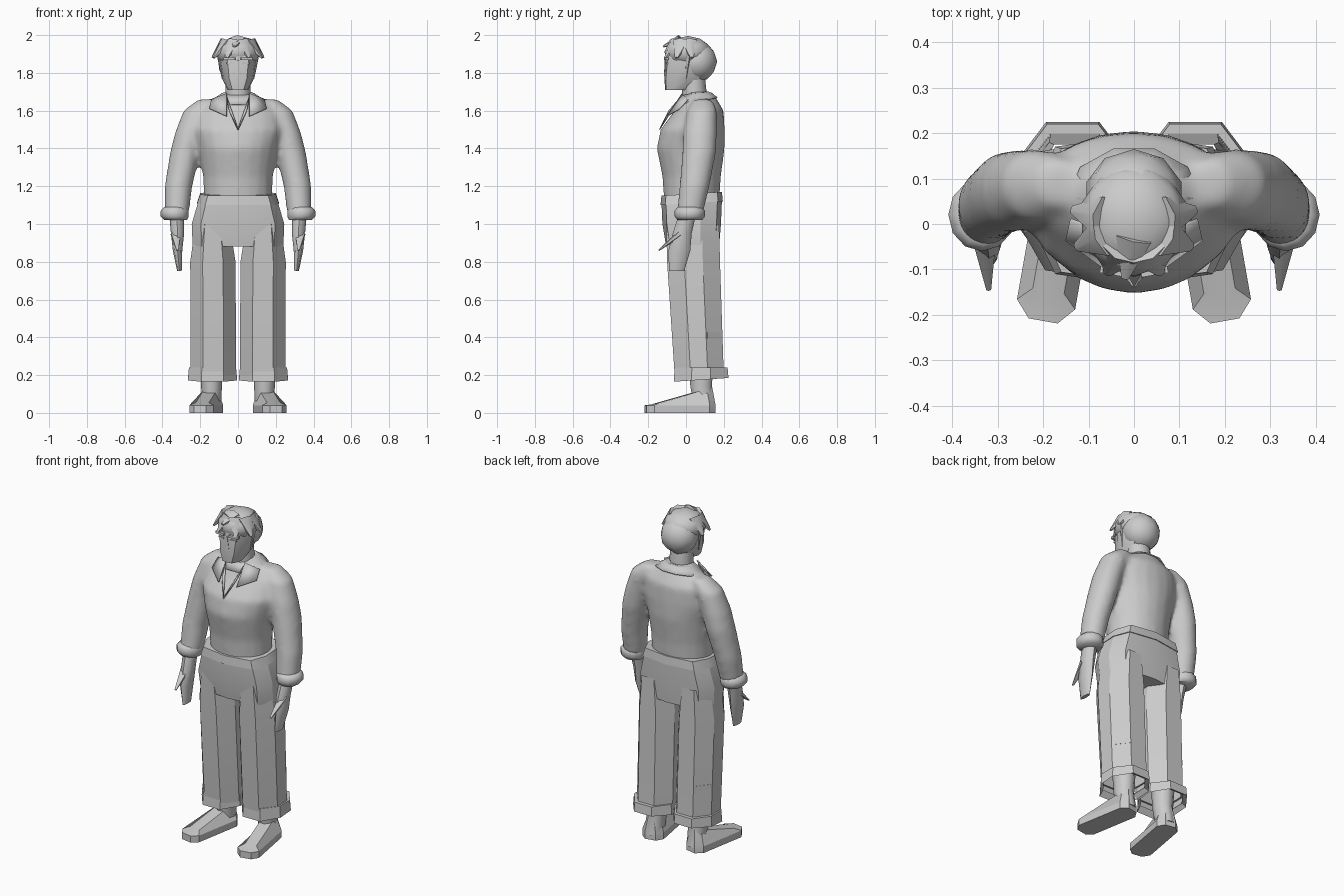
import bpy, bmesh, math
from mathutils import Vector

cube = bpy.data.objects.get("Cube")
if cube:
    bpy.data.objects.remove(cube, do_unlink=True)

shade = (.6, .6, .6, 1)
grey = bpy.data.materials.new("plain grey")
grey.use_nodes = True
grey.diffuse_color = shade
grey.node_tree.nodes["Principled BSDF"].inputs["Base Color"].default_value = shade


def finish(name, bm, angle=40):
    bmesh.ops.recalc_face_normals(bm, faces=bm.faces)
    mesh = bpy.data.meshes.new(name)
    bm.to_mesh(mesh)
    bm.free()
    mesh.materials.append(grey)
    obj = bpy.data.objects.new(name, mesh)
    bpy.context.collection.objects.link(obj)
    bpy.ops.object.select_all(action='DESELECT')
    obj.select_set(True)
    bpy.context.view_layer.objects.active = obj
    bpy.ops.object.shade_smooth_by_angle(angle=math.radians(angle))
    return obj


def oval(sides):
    angles = [math.tau * step / sides for step in range(sides)]
    return [(math.cos(angle), math.sin(angle)) for angle in angles]


def both_halves(half):
    # Repeat half an outline, turned to the opposite side
    return half + [(-u, -v) for u, v in half]


def add_loft(bm, shape, rings, side=1, caps=True):
    # Each ring holds x, y, z, half width, half depth, then an optional rise toward the back
    loops = []
    for x, y, z, wide, deep, *rise in rings:
        slope = rise[0] if rise else 0
        loops.append([bm.verts.new((side * (x + u * wide), y + v * deep, z + v * slope)) for u, v in shape])
    for low, high in zip(loops, loops[1:]):
        for i in range(len(shape)):
            bm.faces.new((low[i - 1], low[i], high[i], high[i - 1]))
    if caps:
        bm.faces.new(loops[0])
        bm.faces.new(loops[-1])


def loft(name, shape, rings, side=1, caps=True, angle=40):
    bm = bmesh.new()
    add_loft(bm, shape, rings, side, caps)
    return finish(name, bm, angle)


def thicken(obj):
    modifier = obj.modifiers.new("thickness", 'SOLIDIFY')
    modifier.thickness = .007
    modifier.offset = 0


def plate(name, points, side=1):
    bm = bmesh.new()
    bm.faces.new([bm.verts.new((side * x, y, z)) for x, y, z in points])
    thicken(finish(name, bm))


def slab(name, centre, size, side=1, turn=0):
    # Small block, turned about the upright axis
    bm = bmesh.new()
    bmesh.ops.create_cube(bm, size=1)
    bmesh.ops.scale(bm, vec=size, verts=bm.verts)
    obj = finish(name, bm)
    obj.location = (side * centre[0], centre[1], centre[2])
    obj.rotation_euler.z = side * turn


def spike(name, base, tip, width):
    # Flattened pointed lock or digit running from base to tip
    base, tip = Vector(base), Vector(tip)
    bm = bmesh.new()
    bmesh.ops.create_cone(bm, cap_ends=True, segments=6, radius1=width, radius2=width / 5,
                          depth=(tip - base).length)
    bmesh.ops.scale(bm, vec=(1, .6, 1), verts=bm.verts)
    turn = (tip - base).to_track_quat('Z', 'Y').to_matrix()
    bmesh.ops.rotate(bm, matrix=turn, verts=bm.verts)
    bmesh.ops.translate(bm, vec=(base + tip) / 2, verts=bm.verts)
    finish(name, bm)


def ball(name, centre, radii):
    bm = bmesh.new()
    bmesh.ops.create_icosphere(bm, subdivisions=2, radius=1)
    bmesh.ops.scale(bm, vec=radii, verts=bm.verts)
    bmesh.ops.translate(bm, vec=centre, verts=bm.verts)
    finish(name, bm)


sides = ((1, "left_"), (-1, "right_"))

# Shirt: torso and sleeves fused into one smooth skin
shirt_mesh = bmesh.new()
add_loft(shirt_mesh, oval(20), [
    (0, .03, 1.1, .18, .145), (0, .03, 1.25, .185, .155), (0, .025, 1.4, .21, .18),
    (0, .035, 1.5, .24, .17), (0, .07, 1.6, .22, .13), (0, .07, 1.7, .08, .07)])
for side, tag in sides:
    add_loft(shirt_mesh, oval(16), [
        (.16, .09, 1.66, .05, .05), (.21, .085, 1.6, .08, .08), (.255, .075, 1.48, .08, .09),
        (.28, .07, 1.38, .08, .09), (.315, .045, 1.2, .074, .08), (.325, .02, 1.05, .065, .07)], side)
shirt = finish("shirt", shirt_mesh)
fuse = shirt.modifiers.new("fuse", 'REMESH')
fuse.mode = 'VOXEL'
fuse.voxel_size = .015
fuse.use_smooth_shade = True
soften = shirt.modifiers.new("soften", 'SMOOTH')
soften.iterations = 8

# Trouser top and waistband
hip_shape = both_halves([(1, -.3), (1, .3), (.8, .85), (0, 1), (-.8, .85)])
loft("trouser_hips", hip_shape, [
    (0, .035, .88, .24, .14), (0, .03, 1, .245, .155), (0, .03, 1.12, .21, .16)], angle=25)
loft("waistband", hip_shape, [
    (0, .03, 1.11, .217, .165, .01), (0, .03, 1.16, .2, .16, .01)], angle=25)

leg_shape = both_halves([(1, -.35), (1, .35), (.45, 1), (-.45, 1)])
for side, tag in sides:
    # Trouser leg and turned-up hem
    loft(tag + "trouser_leg", leg_shape, [
        (.13, .07, .2, .12, .13), (.133, .04, .8, .12, .14), (.135, .035, 1, .09, .14)], side, False, 20)
    loft(tag + "hem", leg_shape, [
        (.135, .075, .2, .11, .12), (.135, .08, .175, .13, .145, .01),
        (.135, .08, .24, .125, .14), (.13, .07, .24, .11, .12)], side, False, 20)
    # Patch behind the knee
    slab(tag + "knee_patch", (.215, .15, .41), (.008, .1, .03), side, math.radians(38))

    # Ankle and shoe, with the toes turned out
    loft(tag + "ankle", oval(10), [
        (.14, .1, .03, .05, .06), (.14, .08, .14, .055, .06), (.14, .08, .3, .065, .07)], side)
    shoe = loft(tag + "shoe", both_halves([(1, -.8), (1, .8), (.5, 1), (-.5, 1)]), [
        (.16, -.06, 0, .065, .185), (.16, -.06, .04, .065, .185), (.16, -.05, .09, .035, .16, .045)],
        side, angle=20)
    shoe.rotation_euler.z = side * math.radians(10)

    # Rolled sleeve cuff
    loft(tag + "sleeve_cuff", oval(12), [
        (.33, .02, 1.02, .06, .065), (.335, .02, 1.04, .074, .08),
        (.335, .02, 1.07, .074, .08), (.33, .02, 1.09, .06, .065)], side, angle=60)

    # Hand with thumb
    loft(tag + "hand", oval(8), [
        (.325, .01, 1.06, .04, .045), (.32, -.02, .95, .035, .05),
        (.32, -.035, .86, .025, .058), (.31, -.05, .75, .012, .04)], side, angle=50)
    spike(tag + "thumb", (side * .33, -.03, .95), (side * .32, -.145, .86), .03)

    # Collar wing and open neck edge
    plate(tag + "collar_wing", [(.06, -.02, 1.69), (.14, .01, 1.66), (.15, -.035, 1.61), (.06, -.1, 1.57)], side)
    plate(tag + "neck_edge", [(.06, -.03, 1.67), (.045, -.09, 1.6), (0, -.14, 1.5)], side)

    # Brow and eye
    face_turn = math.radians(10)
    slab(tag + "brow", (.045, -.105, 1.875), (.06, .015, .015), side, face_turn)
    slab(tag + "eye", (.04, -.103, 1.85), (.04, .008, .008), side, face_turn)

    # Loose locks around the brow, temples and sides, each falling outward and down
    for lock, degrees in (("fringe", -65), ("temple_lock", -25), ("side_lock", 15)):
        angle = math.radians(degrees)
        across, along = side * math.cos(angle), math.sin(angle)
        spike(tag + lock, (across * .07, along * .06, 1.965), (across * .14, along * .12, 1.88), .05)
    spike(tag + "sideburn", (side * .085, .02, 1.92), (side * .08, 0, 1.77), .035)

# Collar band and neck
collar = loft("collar_band", oval(10), [
    (0, .06, 1.65, .145, .11, .02), (0, .05, 1.69, .08, .07, .01)], caps=False)
thicken(collar)
loft("neck", oval(12), [(0, .05, 1.6, .07, .07), (0, .04, 1.78, .065, .06)])

# Head, with a crease down the middle of the face
half_face = [(.55, -.92), (.9, -.4), (1, .2), (.7, .8)]
face_shape = half_face + [(0, 1)] + [(-u, v) for u, v in reversed(half_face)] + [(0, -1)]
loft("head", face_shape, [
    (0, -.05, 1.71, .055, .06), (0, -.01, 1.77, .085, .105), (0, .01, 1.86, .1, .118),
    (0, .01, 1.92, .1, .11), (0, .02, 1.96, .07, .08)], angle=35)
spike("nose", (0, -.105, 1.785), (0, -.11, 1.87), .02)
slab("mouth", (0, -.106, 1.755), (.05, .008, .008))

# Hair: rounded back, crown and a parting lock
ball("hair_back", (0, .06, 1.86), (.11, .105, .11))
ball("hair_crown", (0, .01, 1.91), (.12, .125, .085))
spike("parting_lock", (0, -.03, 1.975), (-.02, -.12, 1.94), .045)
